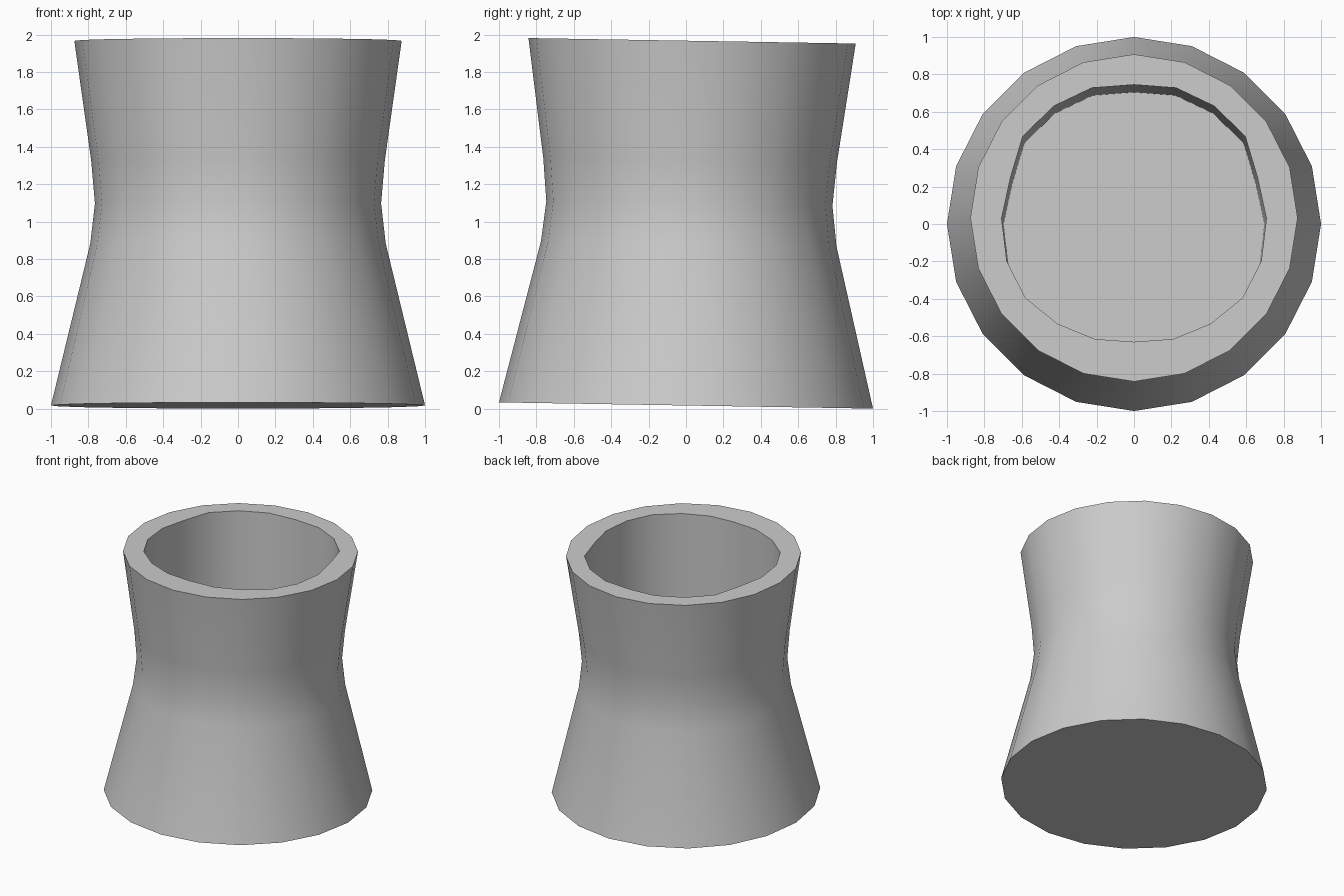
import bpy, bmesh, math
from mathutils import Matrix

if "Cube" in bpy.data.objects:
    bpy.data.objects.remove(bpy.data.objects["Cube"])

N = 20
TILT = -0.0167
H = 1.95

# Outer waisted profile: (radius, height)
outer = [(1.0, 0.0), (0.79, 0.865), (0.765, 1.08), (0.785, 1.31), (0.875, H)]

# Slightly uneven mouth outline, right half from back to front
half = [(0, 0.745), (0.225, 0.728), (0.43, 0.63), (0.595, 0.468), (0.66, 0.25),
        (0.708, 0.03), (0.68, -0.20), (0.58, -0.395), (0.41, -0.533), (0.21, -0.615), (0, -0.63)]
mouth = [(x, y - 0.0325) for x, y in half]
mouth += [(-x, y) for x, y in reversed(mouth[1:-1])]

bm = bmesh.new()


def ring(points, z):
    return [bm.verts.new((x, y, z)) for x, y in points]


def circle(r):
    return [(r * math.sin(2 * math.pi * i / N), r * math.cos(2 * math.pi * i / N)) for i in range(N)]


def scaled(points, s):
    return [(x * s, y * s) for x, y in points]


# Outer wall, flat rim, inner wall, floor
rings = [ring(circle(r), z) for r, z in outer]
rings += [ring(mouth, H), ring(scaled(mouth, 0.985), 0.15)]
for a, b in zip(rings, rings[1:]):
    for i in range(N):
        j = (i + 1) % N
        bm.faces.new((a[i], a[j], b[j], b[i]))
bm.faces.new(rings[0])
bm.faces.new(rings[-1])
bmesh.ops.recalc_face_normals(bm, faces=bm.faces)

# The whole cup leans slightly backwards
bm.transform(Matrix.Translation((0, 0, 0.0167)) @ Matrix.Rotation(TILT, 4, 'X'))

mesh = bpy.data.meshes.new("cup")
bm.to_mesh(mesh)
bm.free()
cup = bpy.data.objects.new("cup", mesh)
bpy.context.collection.objects.link(cup)
bpy.context.view_layer.objects.active = cup
cup.select_set(True)
bpy.ops.object.shade_smooth_by_angle(angle=math.radians(40))
